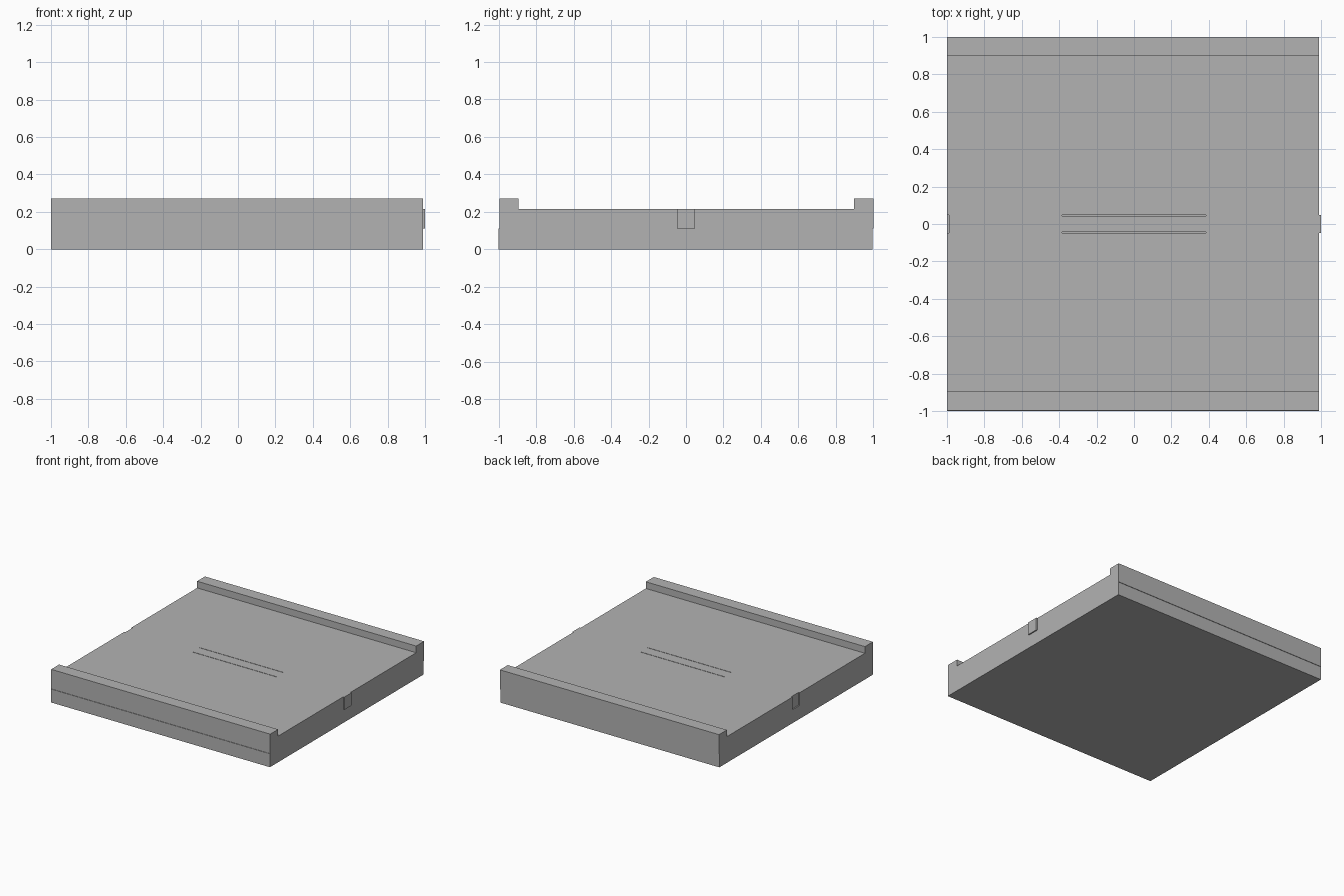
import bpy

cube = bpy.data.objects.get("Cube")
if cube:
    bpy.data.objects.remove(cube, do_unlink=True)

grey = bpy.data.materials.new("plain_grey")
grey.use_nodes = True
colour = (0.45, 0.45, 0.45, 1)
grey.diffuse_color = colour
grey.node_tree.nodes["Principled BSDF"].inputs["Base Color"].default_value = colour

SEAM, DECK, TOP = 0.11, 0.215, 0.27
END = 0.99       # plain end face, short of the tongue
SHIFT = 0.004    # upper layer sits slightly back on the base


def box(name, x, y, z):
    """Axis-aligned box from its (low, high) limits."""
    verts = [(a, b, c) for a in x for b in y for c in z]
    faces = [(0, 1, 3, 2), (4, 6, 7, 5), (0, 4, 5, 1),
             (2, 3, 7, 6), (0, 2, 6, 4), (1, 5, 7, 3)]
    mesh = bpy.data.meshes.new(name)
    mesh.from_pydata(verts, [], faces)
    mesh.materials.append(grey)
    obj = bpy.data.objects.new(name, mesh)
    bpy.context.collection.objects.link(obj)
    return obj


def cut(target, cutter):
    """Subtract a hidden cutter from a part."""
    cutter.hide_render = True
    cutter.hide_set(True)
    cutter.display_type = 'WIRE'
    mod = target.modifiers.new(cutter.name, 'BOOLEAN')
    mod.operation = 'DIFFERENCE'
    mod.solver = 'EXACT'
    mod.object = cutter


# Base plate
box("base_plate", (-1, END), (-1, 1 - SHIFT), (0, SEAM))

# Upper layer: one U-shaped profile, extruded along x
outer_front, outer_back = SHIFT - 1, 1
inner_front, inner_back = -0.893, 0.898
profile = [(outer_front, SEAM), (outer_back, SEAM), (outer_back, TOP),
           (inner_back, TOP), (inner_back, DECK), (inner_front, DECK),
           (inner_front, TOP), (outer_front, TOP)]
n = len(profile)
verts = [(x, y, z) for x in (-1, END) for y, z in profile]
faces = [tuple(reversed(range(n))), tuple(range(n, 2 * n))]
faces += [(i, (i + 1) % n, (i + 1) % n + n, i + n) for i in range(n)]
mesh = bpy.data.meshes.new("railed_deck")
mesh.from_pydata(verts, [], faces)
mesh.materials.append(grey)
deck = bpy.data.objects.new("railed_deck", mesh)
bpy.context.collection.objects.link(deck)

# Tongue on the left end, matching socket in the right end
box("end_tongue", (END - 0.01, 1), (-0.047, 0.047), (SEAM, DECK))
cut(deck, box("socket_cutter", (-1.05, -END), (-0.047, 0.047), (SEAM - 0.05, DECK + 0.02)))

# Pair of thin grooves in the middle of the deck
for side, name in ((-1, "front_groove_cutter"), (1, "back_groove_cutter")):
    y = side * 0.046
    cut(deck, box(name, (-0.385, 0.385), (y - 0.002, y + 0.002), (DECK - 0.03, DECK + 0.02)))
